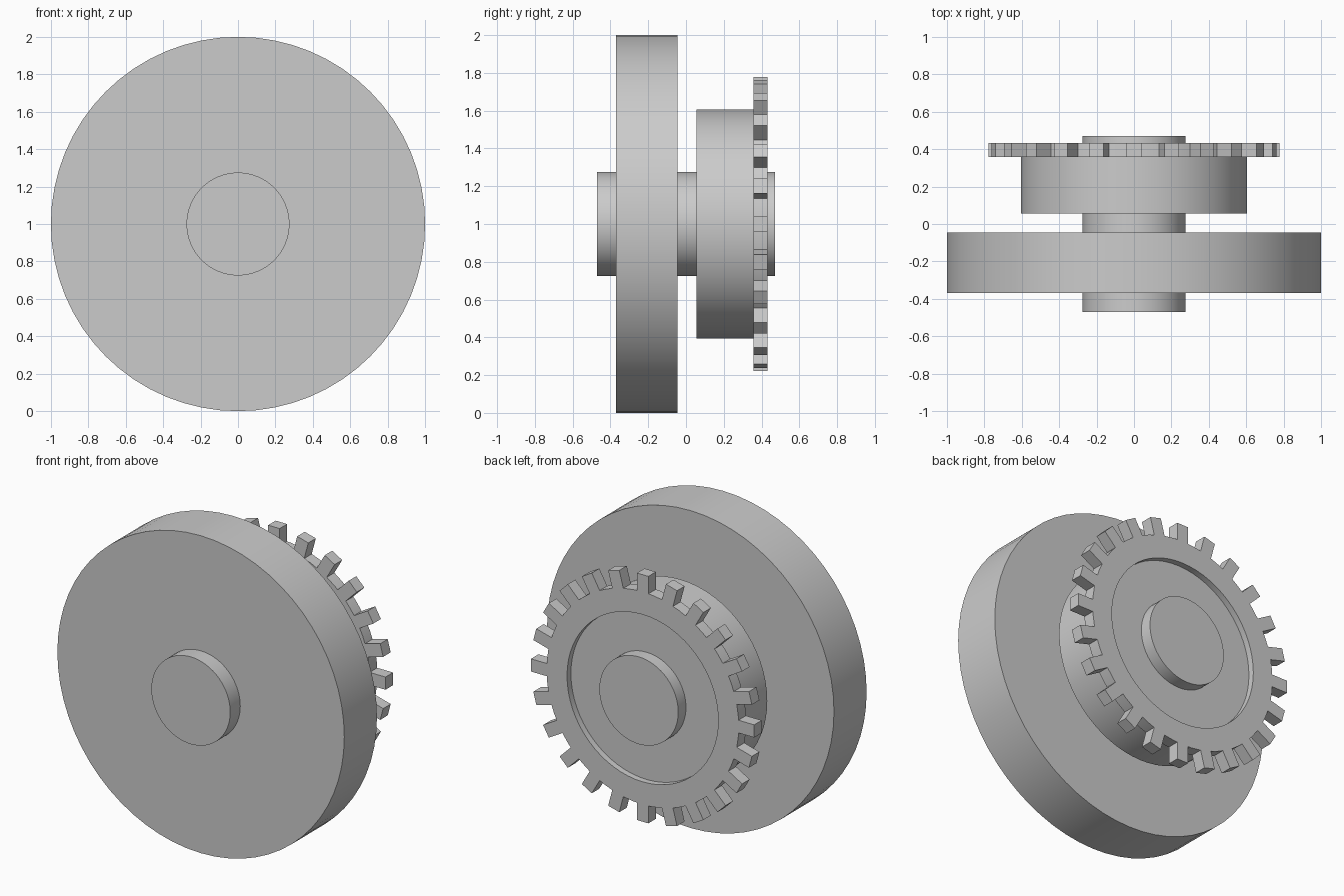
import bpy, bmesh, math
from mathutils import Matrix

cube = bpy.data.objects.get("Cube")
if cube:
    bpy.data.objects.remove(cube, do_unlink=True)

SIDES = 64
TEETH = 24
CENTRE = Matrix.Translation((0, 0, 1))  # wheel axis runs along y at z = 1

grey = bpy.data.materials.new("plain grey")
grey.use_nodes = True
tone = (0.6, 0.6, 0.6, 1)
grey.diffuse_color = tone
grey.node_tree.nodes["Principled BSDF"].inputs["Base Color"].default_value = tone


def finish(name, bm, smooth=True):
    """Turn a bmesh into a named object in the shared colour."""
    bmesh.ops.recalc_face_normals(bm, faces=bm.faces)
    mesh = bpy.data.meshes.new(name)
    bm.to_mesh(mesh)
    bm.free()
    mesh.materials.append(grey)
    obj = bpy.data.objects.new(name, mesh)
    bpy.context.collection.objects.link(obj)
    if smooth:
        bpy.ops.object.select_all(action='DESELECT')
        obj.select_set(True)
        bpy.context.view_layer.objects.active = obj
        bpy.ops.object.shade_smooth_by_angle(angle=math.radians(30))
    return obj


def disc(name, radius, front, back):
    """Solid cylinder along y."""
    bm = bmesh.new()
    place = (CENTRE @ Matrix.Translation((0, (front + back) / 2, 0))
             @ Matrix.Rotation(math.pi / 2, 4, 'X'))
    bmesh.ops.create_cone(bm, cap_ends=True, segments=SIDES, radius1=radius,
                          radius2=radius, depth=back - front, matrix=place)
    return finish(name, bm)


def ring(name, inner, outer, front, back):
    """Flat annulus around y, lathed from a rectangular section."""
    bm = bmesh.new()
    section = [(inner, front), (outer, front), (outer, back), (inner, back)]
    loops = []
    for i in range(SIDES):
        a = math.tau * i / SIDES
        loops.append([bm.verts.new(CENTRE @ Matrix.Rotation(a, 4, 'Y')
                                   @ Matrix.Translation((0, y, r)).translation)
                      for r, y in section])
    for i, loop in enumerate(loops):
        after = loops[(i + 1) % SIDES]
        for j in range(4):
            k = (j + 1) % 4
            bm.faces.new((loop[j], loop[k], after[k], after[j]))
    return finish(name, bm)


# Shaft, large wheel and the smaller drum behind it
disc("axle", 0.275, -0.47, 0.47)
disc("main_wheel", 1.0, -0.37, -0.045)
disc("drum", 0.605, 0.055, 0.393)

# Toothed rim on the back of the drum
ring("sprocket_rim", 0.527, 0.67, 0.357, 0.432)

bm = bmesh.new()
for i in range(TEETH):
    turn = Matrix.Rotation(math.tau * i / TEETH, 4, 'Y')
    bmesh.ops.create_cube(bm, size=1, matrix=CENTRE @ turn
                          @ Matrix.Translation((0, 0.3945, 0.718))
                          @ Matrix.Diagonal((0.08, 0.075, 0.12, 1)))
finish("sprocket_teeth", bm, smooth=False)
